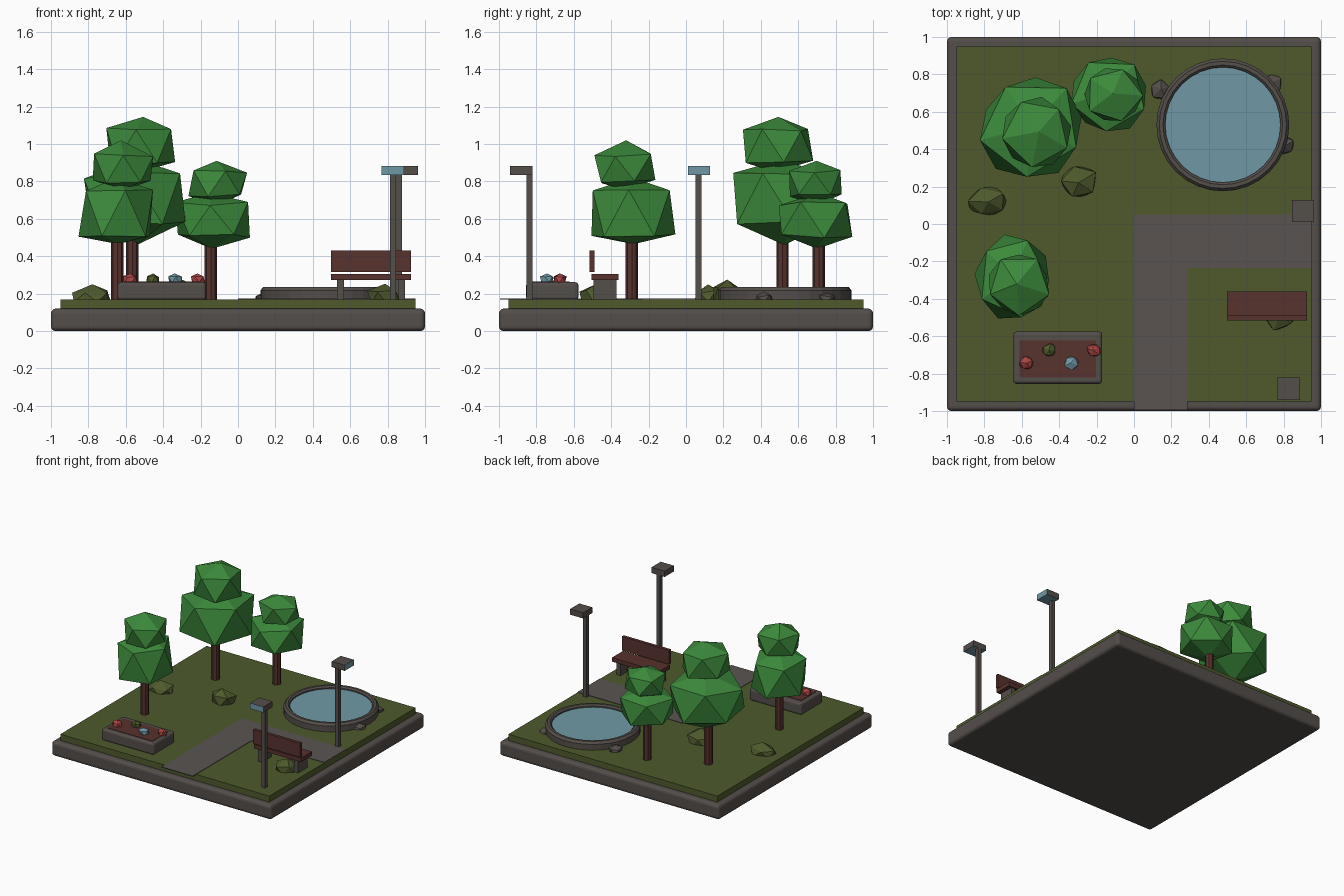
import bpy, bmesh, math, random
from mathutils import Vector

random.seed(4)
if "Cube" in bpy.data.objects:
    bpy.data.objects.remove(bpy.data.objects["Cube"], do_unlink=True)


def material(name, hexcode):
    lin = [((int(hexcode[i:i + 2], 16) / 255 + 0.055) / 1.055) ** 2.4 for i in (0, 2, 4)]
    m = bpy.data.materials.new(name)
    m.use_nodes = True
    m.diffuse_color = (*lin, 1)
    m.node_tree.nodes["Principled BSDF"].inputs["Base Color"].default_value = (*lin, 1)
    return m


STONE = material("stone grey", "544e4a")
PAVING = material("paving grey", "5a5451")
GRASS = material("grass green", "4e5a2c")
LEAF = material("leaf green", "3c8a3b")
WOOD = material("brown wood", "57322d")
WATER = material("pale blue", "7099a6")
RED = material("flower red", "ab4644")


def make(name, bm, *mats):
    bmesh.ops.recalc_face_normals(bm, faces=bm.faces)
    mesh = bpy.data.meshes.new(name)
    bm.to_mesh(mesh)
    bm.free()
    ob = bpy.data.objects.new(name, mesh)
    bpy.context.collection.objects.link(ob)
    for m in mats:
        mesh.materials.append(m)
    return ob


def box(name, xs, ys, zs, mat, bevel=0):
    bm = bmesh.new()
    bmesh.ops.create_cube(bm, size=1)
    for v in bm.verts:
        v.co = [(r[0] + r[1]) / 2 + c * (r[1] - r[0]) for c, r in zip(v.co, (xs, ys, zs))]
    ob = make(name, bm, mat)
    if bevel:
        mod = ob.modifiers.new("rounding", "BEVEL")
        mod.width = bevel
        mod.segments = 3
    return ob


def cylinder(name, x, y, r, z0, z1, mat, sides):
    bm = bmesh.new()
    bmesh.ops.create_cone(bm, cap_ends=True, segments=sides, radius1=r, radius2=r, depth=z1 - z0)
    bmesh.ops.translate(bm, vec=(x, y, (z0 + z1) / 2), verts=bm.verts)
    return make(name, bm, mat)


def blob(name, x, y, rx, ry, levels, mat, jitter=0.06):
    """Faceted clump: two five-point rings and two tips at the given heights."""
    bm = bmesh.new()
    bmesh.ops.create_icosphere(bm, subdivisions=1, radius=1)
    turn = random.uniform(0, math.tau)
    bottom, low, high, top = levels
    for v in bm.verts:
        if abs(v.co.z) > 0.9:
            z = top if v.co.z > 0 else bottom
            v.co = (x + random.uniform(-.1, .1) * rx, y + random.uniform(-.1, .1) * ry, z)
        else:
            z = high if v.co.z > 0 else low
            a = math.atan2(v.co.y, v.co.x) + turn
            s = 1.02 + random.uniform(-jitter, jitter)
            v.co = (x + rx * s * math.cos(a), y + ry * s * math.sin(a),
                    z + random.uniform(-jitter, jitter) * (top - bottom) * 0.6)
    return make(name, bm, mat)


def rock(name, x, y, rx, ry, top, mat):
    h = top - 0.15
    return blob(name, x, y, rx, ry, (0.13, 0.15, 0.15 + h * 0.6, top), mat, 0.12)


def lathe(name, x, y, profile, mat, sides=32):
    bm = bmesh.new()
    rings = [[bm.verts.new((x + r * math.cos(math.tau * i / sides),
                            y + r * math.sin(math.tau * i / sides), z)) for i in range(sides)]
             for r, z in profile]
    for a, b in zip(rings, rings[1:] + rings[:1]):
        for i in range(sides):
            j = (i + 1) % sides
            bm.faces.new((a[i], a[j], b[j], b[i]))
    return make(name, bm, mat)


# Ground slab, lawn and paths
box("base_slab", (-1, 1), (-1, 1), (0, .12), STONE, .025)
box("lawn", (-.95, .95), (-.95, .95), (.11, .17), GRASS)
box("front_path", (0, .285), (-.995, .05), (.168, .174), PAVING)
box("side_path", (.285, .95), (-.235, .05), (.168, .174), PAVING)

# Pond with stone rim and edging stones
lathe("pond_rim", .475, .53, [(.355, .165), (.355, .218), (.34, .236), (.32, .236),
                              (.308, .225), (.308, .165)], STONE)
cylinder("pond_water", .475, .53, .31, .165, .215, WATER, 32)
for i, (x, y) in enumerate([(.14, .72), (.735, .75), (.805, .42)]):
    rock(f"pond_stone_{i + 1}", x, y, .053, .05, .212, STONE)

# Mossy rocks on the lawn
rock("lawn_rock_1", -.785, .12, .105, .075, .25, GRASS)
rock("lawn_rock_2", -.295, .225, .095, .085, .275, GRASS)
rock("lawn_rock_3", .78, -.485, .08, .08, .253, GRASS)

# Trees: trunk, wide lower crown, smaller upper crown
trees = [
    ("back", (-.565, .516), (-.55, .51, .27, .265, (.46, .58, .83, .92)),
     (-.52, .49, .175, .18, (.85, .91, 1.08, 1.145))),
    ("middle", (-.145, .71), (-.135, .69, .2, .2, (.44, .51, .68, .74)),
     (-.11, .69, .152, .145, (.67, .725, .855, .91))),
    ("front", (-.645, -.29), (-.645, -.287, .195, .222, (.465, .51, .745, .82)),
     (-.615, -.325, .158, .16, (.755, .80, .94, 1.02))),
]
for name, (tx, ty), lower, upper in trees:
    cylinder(f"{name}_tree_trunk", tx, ty, .033, .16, .62, WOOD, 8)
    blob(f"{name}_tree_lower_crown", *lower, LEAF)
    blob(f"{name}_tree_upper_crown", *upper, LEAF)

# Planter with soil and flowers
box("planter", (-.645, -.17), (-.855, -.575), (.165, .262), STONE, .018)
box("planter_soil", (-.612, -.203), (-.822, -.622), (.258, .265), WOOD)
for i, (x, y, m) in enumerate([(-.575, -.745, RED), (-.455, -.675, GRASS),
                               (-.335, -.745, WATER), (-.215, -.675, RED)]):
    blob(f"flower_{i + 1}", x, y, .036, .034, (.245, .26, .29, .308), m, .12)

# Bench facing the back
box("bench_seat", (.498, .926), (-.505, -.362), (.272, .305), WOOD)
box("bench_back", (.498, .926), (-.515, -.49), (.315, .43), WOOD)
for side, x in (("right", .53), ("left", .857)):
    box(f"bench_{side}_leg", (x, x + .036), (-.495, -.372), (.165, .275), STONE)

# Lamps: the head reaches out from the pole, lit at its end and underneath
lamps = [("front", (.828, -.836), (.768, .888), (-.94, -.82), Vector((0, -1, 0))),
         ("side", (.861, .068), (.845, .963), (.01, .128), Vector((1, 0, 0)))]
for name, (px, py), xs, ys, out in lamps:
    box(f"{name}_lamp_pole", (px - .016, px + .016), (py - .016, py + .016), (.165, .84), STONE)
    head = box(f"{name}_lamp_head", xs, ys, (.835, .882), STONE)
    head.data.materials.append(WATER)
    for f in head.data.polygons:
        f.material_index = int(f.normal.dot(out) > .9 or f.normal.z < -.9)
